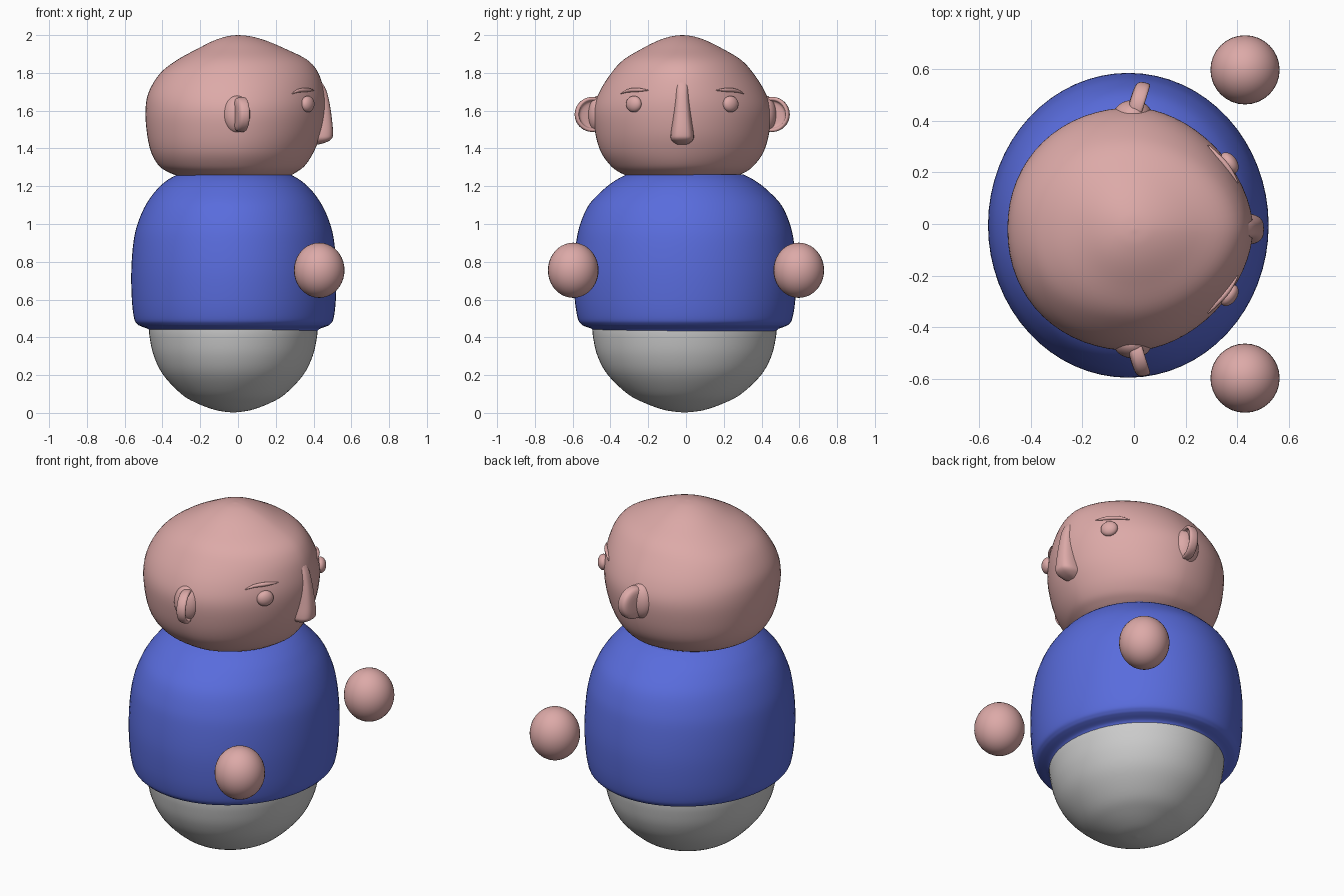
import bpy, math
from mathutils import Matrix, Vector

if "Cube" in bpy.data.objects:
    bpy.data.objects.remove(bpy.data.objects["Cube"])


def material(name, rgb):
    m = bpy.data.materials.new(name)
    m.diffuse_color = (*rgb, 1)
    m.use_nodes = True
    m.node_tree.nodes["Principled BSDF"].inputs["Base Color"].default_value = m.diffuse_color
    return m


SKIN = material("skin", (0.72, 0.40, 0.39))
BLUE = material("blue", (0.10, 0.15, 0.72))


def spline(rows, steps):
    """Catmull-Rom interpolation through rows of numbers."""
    out = []
    for i in range(len(rows) - 1):
        p = [rows[max(0, min(len(rows) - 1, i + k))] for k in (-1, 0, 1, 2)]
        for s in range(steps):
            t = s / steps
            out.append([0.5 * (2 * b + (c - a) * t + (2 * a - 5 * b + 4 * c - d) * t * t
                        + (3 * b - a - 3 * c + d) * t ** 3) for a, b, c, d in zip(*p)])
    return out + [list(rows[-1])]


def plan(a, x0, x1, hy, mid, ef, eb):
    """Point on a ring whose front (+x) and back halves differ."""
    c, s = math.cos(a), math.sin(a)
    e = 2 / (ef if c > 0 else eb)
    reach = x1 - mid if c > 0 else mid - x0
    return (mid + math.copysign(abs(c) ** e, c) * reach,
            math.copysign(abs(s) ** e, s) * hy)


def finish(ob, mat, angle=50):
    if mat:
        ob.data.materials.append(mat)
    bpy.ops.object.select_all(action='DESELECT')
    ob.select_set(True)
    bpy.context.view_layer.objects.active = ob
    bpy.ops.object.mode_set(mode='EDIT')
    bpy.ops.mesh.select_all(action='SELECT')
    bpy.ops.mesh.normals_make_consistent(inside=False)
    bpy.ops.object.mode_set(mode='OBJECT')
    bpy.ops.object.shade_smooth_by_angle(angle=math.radians(angle))
    return ob


def loft(name, rows, mat, cy=0, mid=None, ef=2, eb=2, n=64, steps=5, matrix=None):
    """Skin rings given as (z, back x, front x, half width y)."""
    verts, faces = [], []
    rings = spline(rows, steps)
    for z, x0, x1, hy in rings:
        m = (x0 + x1) / 2 if mid is None else mid
        for k in range(n):
            x, y = plan(2 * math.pi * k / n, x0, x1, hy, m, ef, eb)
            verts.append((x, y + cy, z))
    for r in range(len(rings) - 1):
        for k in range(n):
            j = (k + 1) % n
            faces.append((r * n + k, r * n + j, r * n + n + j, r * n + n + k))
    last = (len(rings) - 1) * n
    faces += [tuple(range(n))[::-1], tuple(range(last, last + n))]
    me = bpy.data.meshes.new(name)
    me.from_pydata(verts, [], faces)
    if matrix:
        me.transform(matrix)
    ob = bpy.data.objects.new(name, me)
    bpy.context.collection.objects.link(ob)
    return finish(ob, mat)


def ball(name, loc, size, mat, turn=0):
    bpy.ops.mesh.primitive_uv_sphere_add(segments=32, ring_count=20, location=loc,
                                         rotation=(0, 0, turn))
    ob = bpy.context.object
    ob.name = name
    ob.scale = size
    return finish(ob, mat)


def round_rows(cx, rows):
    return [(z, cx - hx, cx + hx, hy) for z, hx, hy in rows]


# Rounded base
loft("lower_body", round_rows(-0.025, [
    (0.002, 0.005, 0.005), (0.014, 0.09, 0.10), (0.05, 0.19, 0.205), (0.10, 0.275, 0.30),
    (0.20, 0.37, 0.405), (0.30, 0.42, 0.46), (0.40, 0.443, 0.484), (0.46, 0.447, 0.488)]),
    None, cy=-0.008)

# Shirt with a rolled hem
loft("shirt", round_rows(-0.022, [
    (0.43, 0.44, 0.48), (0.445, 0.455, 0.495), (0.458, 0.49, 0.53), (0.47, 0.511, 0.55),
    (0.50, 0.528, 0.568), (0.60, 0.540, 0.584), (0.75, 0.543, 0.59), (0.90, 0.532, 0.577),
    (1.00, 0.51, 0.555), (1.10, 0.467, 0.51), (1.18, 0.41, 0.435), (1.23, 0.355, 0.37),
    (1.262, 0.30, 0.31)]), BLUE, cy=-0.005)

# Head, slightly pointed toward the face
HY = -0.02
HEAD = [(1.255, -0.32, 0.275, 0.29), (1.275, -0.37, 0.31, 0.335), (1.31, -0.42, 0.355, 0.38),
        (1.38, -0.46, 0.40, 0.43), (1.48, -0.482, 0.44, 0.46), (1.60, -0.49, 0.46, 0.47),
        (1.70, -0.472, 0.455, 0.438), (1.80, -0.41, 0.425, 0.375), (1.87, -0.32, 0.365, 0.31),
        (1.93, -0.21, 0.245, 0.21), (1.97, -0.13, 0.15, 0.13), (1.993, -0.06, 0.07, 0.06),
        (2.0, -0.005, 0.005, 0.005)]
loft("head", HEAD, SKIN, cy=HY, mid=0, ef=1.8, eb=2.1)


def face_x(y, z):
    """Front surface of the head at sideways offset y."""
    row = min(spline(HEAD, 12), key=lambda r: abs(r[0] - z))
    return row[2] * (1 - (abs(y) / row[3]) ** 1.8) ** (1 / 1.8)


# Nose
loft("nose", [(z, 0.30, f, w) for z, f, w in [
    (1.418, 0.41, 0.02), (1.43, 0.46, 0.042), (1.45, 0.495, 0.06), (1.48, 0.503, 0.061),
    (1.55, 0.498, 0.052), (1.65, 0.483, 0.041), (1.72, 0.462, 0.036), (1.78, 0.42, 0.03)]],
    SKIN, cy=HY, mid=0.40, ef=3, eb=2, n=32)

for side, label in ((1, "left"), (-1, "right")):
    # Hands
    ball(label + "_hand", (0.43, 0.597 * side, 0.755), (0.134, 0.134, 0.146), SKIN)

    # Eyes
    ex = face_x(0.256, 1.635)
    ball(label + "_eye", (ex + 0.004, HY + 0.256 * side, 1.635), (0.03, 0.046, 0.043),
         SKIN, turn=0.6 * side)

    # Eyebrows following the brow surface
    cu = bpy.data.curves.new(label + "_eyebrow", 'CURVE')
    cu.dimensions = '3D'
    cu.bevel_depth = 0.011
    cu.use_fill_caps = True
    sp = cu.splines.new('POLY')
    pts = spline([(0.325, 1.69, 0.2), (0.29, 1.705, 0.8), (0.24, 1.71, 1), (0.18, 1.708, 0.2)], 4)
    sp.points.add(len(pts) - 1)
    for p, (y, z, r) in zip(sp.points, pts):
        p.co = (face_x(y, z) + 0.003, HY + y * side, z, 1)
        p.radius = r
    brow = bpy.data.objects.new(label + "_eyebrow", cu)
    bpy.context.collection.objects.link(brow)
    cu.materials.append(SKIN)

    # Cupped ears and their roots
    mat = (Matrix.Translation(Vector((0.01, HY + 0.482 * side, 1.58)))
           @ Matrix.Rotation(-0.3 * side, 4, 'Z') @ Matrix.Rotation(math.pi / 2, 4, 'Y'))
    loft(label + "_ear", [(x, -r, r, r) for x, r in [
        (-0.03, 0.002), (-0.028, 0.06), (-0.018, 0.084), (0.0, 0.091), (0.02, 0.092),
        (0.028, 0.086), (0.026, 0.076), (0.01, 0.068), (0.004, 0.05), (0.004, 0.002)]],
        SKIN, n=40, steps=3, matrix=mat)
    ball(label + "_ear_root", (-0.005, HY + 0.44 * side, 1.58), (0.075, 0.06, 0.10), SKIN)
